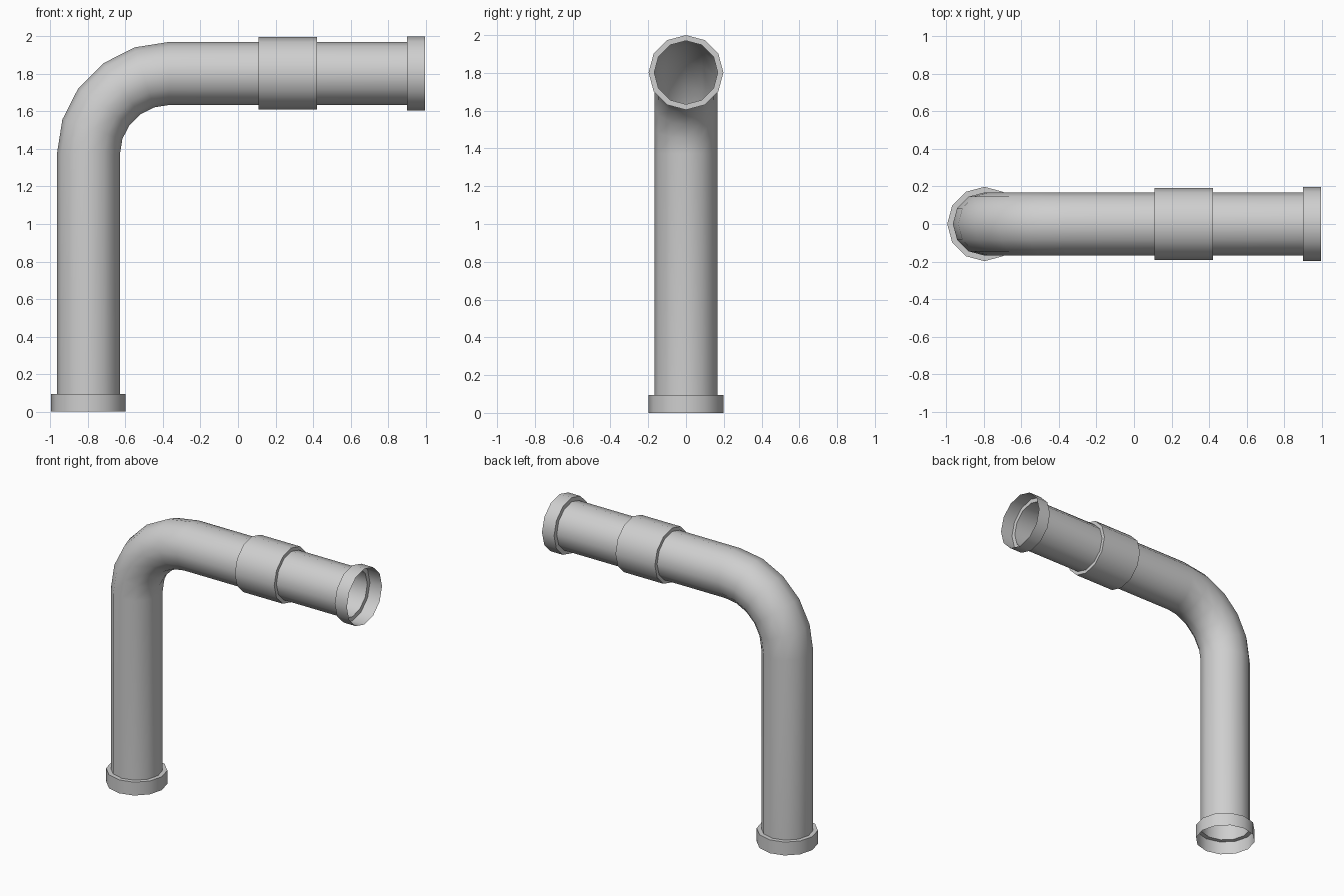
import bpy
import bmesh
from math import sin, cos, pi, radians
from mathutils import Vector

if "Cube" in bpy.data.objects:
    bpy.data.objects.remove(bpy.data.objects["Cube"], do_unlink=True)

SIDES = 12
PIPE_R, SLEEVE_R, COLLAR_R = 0.168, 0.193, 0.198
AXIS_X, AXIS_Z = -0.797, 1.802      # centre lines of the upright and the arm
BEND_R, BEND_STEPS = 0.43, 5
END_X, COLLAR_LEN = 0.995, 0.095

grey = bpy.data.materials.new("pipe_grey")
grey.use_nodes = True
colour = (0.62, 0.62, 0.62, 1)
grey.diffuse_color = colour
grey.node_tree.nodes["Principled BSDF"].inputs["Base Color"].default_value = colour


def sweep(name, stations):
    """Skin open rings; each station is (x, z, tilt from vertical, radius)."""
    bm = bmesh.new()
    rings = []
    for x, z, tilt, radius in stations:
        across = Vector((cos(tilt), 0, -sin(tilt)))
        side = Vector((0, 1, 0))
        rings.append([bm.verts.new(Vector((x, 0, z)) + radius *
                      (cos(a) * across + sin(a) * side))
                      for a in (2 * pi * i / SIDES for i in range(SIDES))])
    for low, high in zip(rings, rings[1:]):
        for i in range(SIDES):
            j = (i + 1) % SIDES
            bm.faces.new((low[i], low[j], high[j], high[i]))
    mesh = bpy.data.meshes.new(name)
    bm.to_mesh(mesh)
    bm.free()
    mesh.materials.append(grey)
    obj = bpy.data.objects.new(name, mesh)
    bpy.context.collection.objects.link(obj)
    bpy.ops.object.select_all(action='DESELECT')
    obj.select_set(True)
    bpy.context.view_layer.objects.active = obj
    bpy.ops.object.shade_smooth_by_angle(angle=radians(40))
    return obj


def upright(z, radius):
    return (AXIS_X, z, 0, radius)


def arm(x, radius):
    return (x, AXIS_Z, pi / 2, radius)


# Main pipe: upright, quarter bend, horizontal arm
bend = []
for k in range(BEND_STEPS + 1):
    t = pi / 2 * k / BEND_STEPS
    bend.append((AXIS_X + BEND_R * (1 - cos(t)),
                 AXIS_Z - BEND_R * (1 - sin(t)), t, PIPE_R))
sweep("bent_pipe", [upright(COLLAR_LEN, PIPE_R), *bend,
                    arm(END_X - COLLAR_LEN, PIPE_R)])

# Open collars stepping out at both ends
sweep("bottom_collar", [upright(0, COLLAR_R), upright(COLLAR_LEN, COLLAR_R),
                        upright(COLLAR_LEN, PIPE_R)])
sweep("end_collar", [arm(END_X - COLLAR_LEN, PIPE_R),
                     arm(END_X - COLLAR_LEN, COLLAR_R), arm(END_X, COLLAR_R)])

# Coupling sleeve around the arm
sweep("coupling_sleeve", [arm(0.11, PIPE_R), arm(0.11, SLEEVE_R),
                          arm(0.42, SLEEVE_R), arm(0.42, PIPE_R)])
